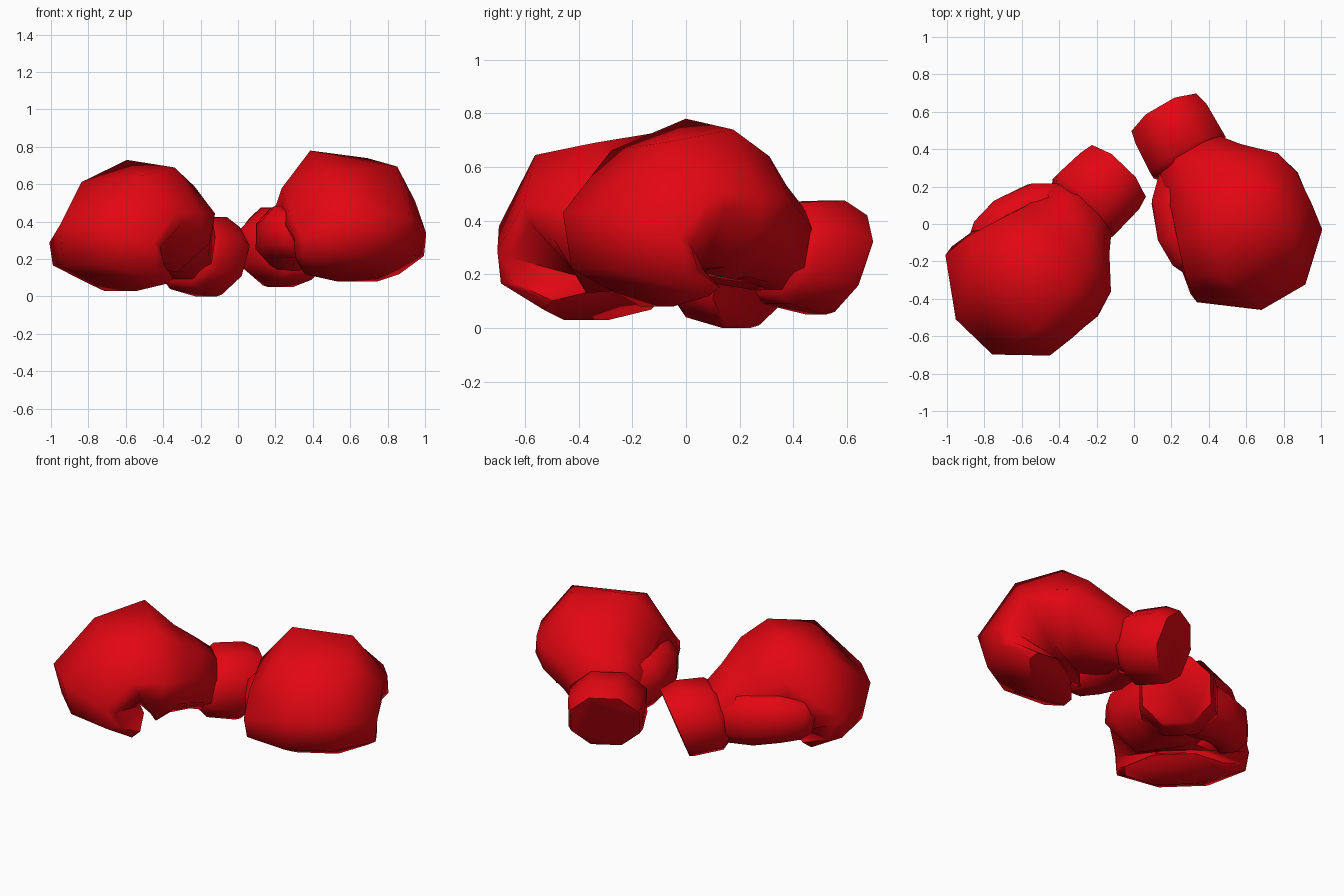
import bpy, bmesh, math
from mathutils import Vector, Matrix

if "Cube" in bpy.data.objects:
    bpy.data.objects.remove(bpy.data.objects["Cube"])

red = bpy.data.materials.new("red_leather")
red.diffuse_color = (0.76, 0.002, 0.006, 1)
red.use_nodes = True
red.node_tree.nodes["Principled BSDF"].inputs["Base Color"].default_value = red.diffuse_color


def octagon(center, a, b, k=0.45, j=0.45):
    """Eight-sided ring: half-axis a is sideways, half-axis b is outward."""
    pts = [(1, -j), (1, j), (k, 1), (-k, 1), (-1, j), (-1, -j), (-k, -1), (k, -1)]
    return [center + a * s + b * t for s, t in pts]


def section(outer, inner, left, right, k=0.45, j=0.45, roll=0.0, lean=0.0):
    """Ring across the glove, from an outer to an inner profile point (u, z)."""
    o, i = Vector((outer[0], 0, outer[1])), Vector((inner[0], 0, inner[1]))
    c = (o + i) / 2 + Vector((0, -(left + right) / 2, 0))
    return octagon(c, Vector((0, -(right - left) / 2, roll)),
                   (o - i) / 2 + Vector((0, lean, 0)), k, j)


def tube(path):
    """Rings along a path of (u, v, z, radius)."""
    pts = [Vector((u, -v, z)) for u, v, z, r in path]
    rings = []
    for n, p in enumerate(pts):
        d = (pts[min(n + 1, len(pts) - 1)] - pts[max(n - 1, 0)]).normalized()
        side = d.cross(Vector((0, 0, 1))).normalized()
        r = path[n][3]
        rings.append(octagon(p, side * r, side.cross(d) * r * 1.1))
    return rings


def loft(name, rings, matrix):
    bm = bmesh.new()
    loops = [[bm.verts.new(p) for p in ring] for ring in rings]
    for r0, r1 in zip(loops, loops[1:]):
        for n in range(8):
            m = (n + 1) % 8
            bm.faces.new((r0[n], r0[m], r1[m], r1[n]))
    bm.faces.new(loops[0])
    bm.faces.new(loops[-1])
    bmesh.ops.recalc_face_normals(bm, faces=bm.faces[:])
    mesh = bpy.data.meshes.new(name)
    bm.to_mesh(mesh)
    bm.free()
    mesh.materials.append(red)
    ob = bpy.data.objects.new(name, mesh)
    ob.matrix_world = matrix
    bpy.context.collection.objects.link(ob)
    bpy.ops.object.select_all(action='DESELECT')
    ob.select_set(True)
    bpy.context.view_layer.objects.active = ob
    bpy.ops.object.shade_smooth_by_angle(angle=math.radians(62))


# Cuff, with a slanted closed end
cuff = [section((-0.03, 0.37), (0.11, 0.01), -0.20, 0.20),
        section((0.06, 0.425), (0.14, 0.0), -0.22, 0.215, 0.35),
        section((0.23, 0.42), (0.31, 0.04), -0.22, 0.225),
        section((0.30, 0.38), (0.35, 0.08), -0.18, 0.18)]

# Hand: back of the hand, over the knuckles, fingers curled under
hand = [section((0.22, 0.38), (0.28, 0.07), -0.17, 0.17),
        section((0.34, 0.48), (0.42, 0.12), -0.27, 0.20, 0.4),
        section((0.48, 0.59), (0.55, 0.14), -0.41, 0.24, 0.42, 0.35, 0.0, 0.02),
        section((0.64, 0.71), (0.65, 0.15), -0.455, 0.28, 0.48, 0.2, 0.042, -0.015),
        section((0.925, 0.628), (0.68, 0.16), -0.44, 0.34, 0.56, 0.15, -0.03),
        section((1.185, 0.38), (0.71, 0.17), -0.415, 0.36, 0.35, 0.12, 0.0, 0.03),
        section((1.13, 0.17), (0.72, 0.16), -0.41, 0.34, 0.38, 0.2),
        section((0.86, 0.03), (0.70, 0.14), -0.35, 0.23, 0.42, 0.3)]

# Thumb lying along the side
thumb = tube([(0.32, 0.04, 0.23, 0.13), (0.47, 0.18, 0.27, 0.14),
              (0.62, 0.245, 0.29, 0.13), (0.75, 0.26, 0.28, 0.11),
              (0.81, 0.27, 0.27, 0.07)])

# Two identical gloves, turned apart
for side, origin, angle in (("left", (-0.075, 0.29, 0.0), 226.1),
                            ("right", (0.155, 0.605, 0.05), 300.1)):
    place = Matrix.Translation(origin) @ Matrix.Rotation(math.radians(angle), 4, 'Z')
    for part, rings in (("cuff", cuff), ("hand", hand), ("thumb", thumb)):
        loft(f"{side}_glove_{part}", rings, place)
